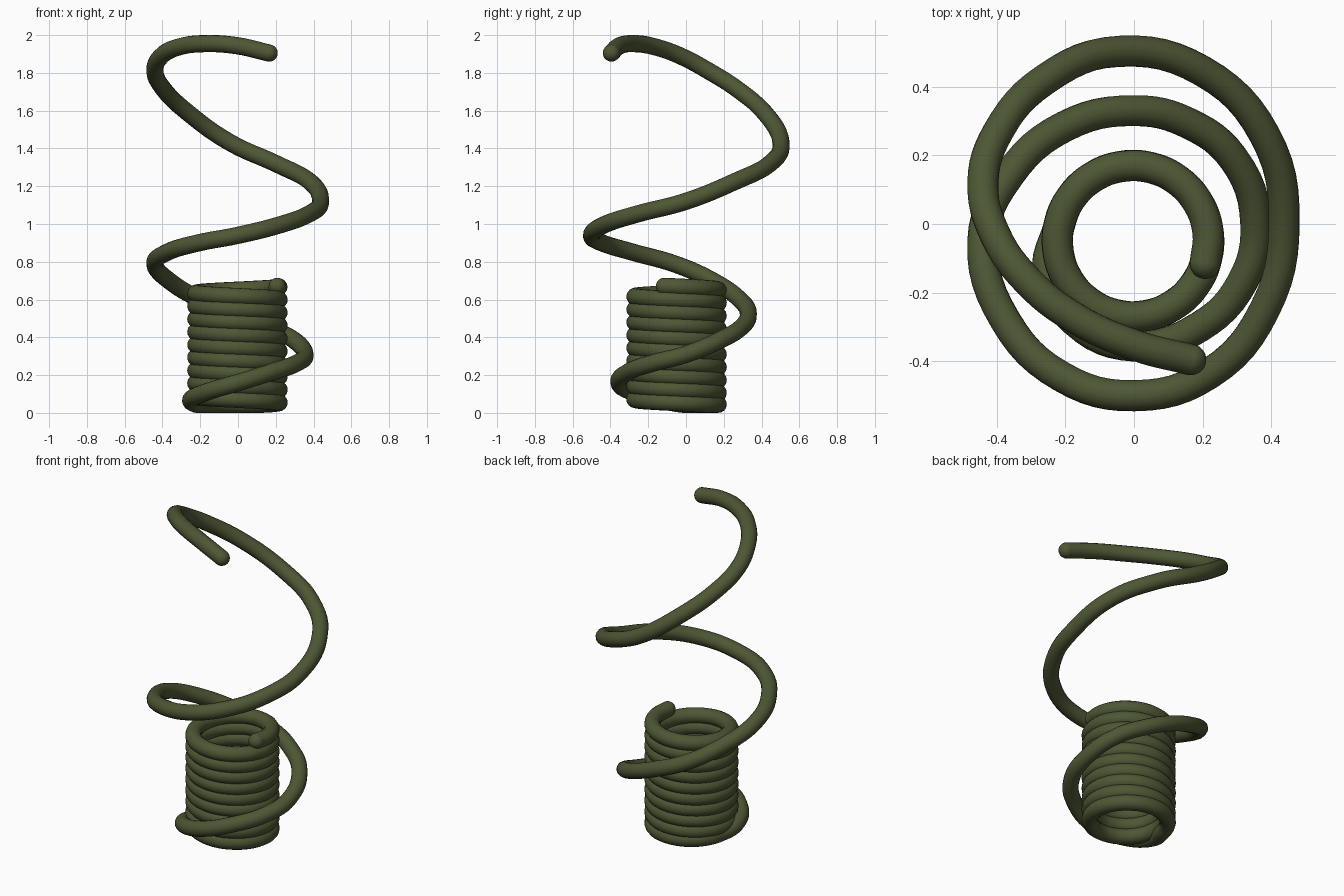
import bpy, math
from mathutils import Vector

if "Cube" in bpy.data.objects:
    bpy.data.objects.remove(bpy.data.objects["Cube"])

R = 0.0455                     # tube radius

mat = bpy.data.materials.new("dark olive green")
mat.diffuse_color = (0.075, 0.095, 0.035, 1)
mat.use_nodes = True
mat.node_tree.nodes["Principled BSDF"].inputs["Base Color"].default_value = mat.diffuse_color

# tight stack: winds down counter-clockwise from its top end to the floor
path = []
a0, a1, step = -17, 9 * 360 + 170, 22.5
n = round((a1 - a0) / step)
for i in range(n + 1):
    a = a0 + (a1 - a0) * i / n
    z = max(R, 0.67 - 0.068 * (a - a0) / 360)
    t = math.radians(a)
    path.append((-0.003 + 0.22 * math.cos(t), -0.05 + 0.22 * math.sin(t), z))

# loose tendril: keeps turning the same way while climbing and widening
path += [(-.25, -.14, .07), (-.17, -.285, .11), (0, -.355, .16), (.19, -.30, .22),
         (.315, -.17, .265), (.355, 0, .31), (.29, .19, .39), (.155, .295, .455),
         (0, .33, .52), (-.2, .285, .60), (-.365, .14, .70), (-.44, -.05, .785),
         (-.375, -.28, .85), (-.21, -.445, .90), (0, -.5, .94), (.22, -.435, .995),
         (.38, -.25, 1.055), (.437, 0, 1.12), (.38, .26, 1.225), (.2, .445, 1.32),
         (-.04, .503, 1.43), (-.26, .42, 1.585), (-.395, .27, 1.715),
         (-.44, .12, 1.81), (-.405, -.03, 1.89), (-.31, -.165, 1.938),
         (-.17, -.275, 1.955), (0, -.352, 1.943), (.165, -.395, 1.905)]

cu = bpy.data.curves.new("coiled_tendril", 'CURVE')
cu.dimensions = '3D'
cu.resolution_u = 6
cu.bevel_depth = R
cu.bevel_resolution = 6
cu.use_fill_caps = True
sp = cu.splines.new('BEZIER')
sp.bezier_points.add(len(path) - 1)
for p, co in zip(sp.bezier_points, path):
    p.co = co
    p.handle_left_type = p.handle_right_type = 'AUTO'
sp.use_smooth = True
cu.materials.append(mat)
tendril = bpy.data.objects.new("coiled_tendril", cu)
bpy.context.collection.objects.link(tendril)

# rounded ends
for name, co, prev in (("coil_end_cap", path[0], path[1]),
                       ("tendril_tip_cap", path[-1], path[-2])):
    bpy.ops.mesh.primitive_uv_sphere_add(segments=24, ring_count=16, radius=R, location=co)
    cap = bpy.context.object
    cap.name = name
    d = Vector(co) - Vector(prev)
    cap.rotation_euler = d.to_track_quat('Z', 'Y').to_euler()
    cap.data.materials.append(mat)
    bpy.ops.object.shade_smooth()
